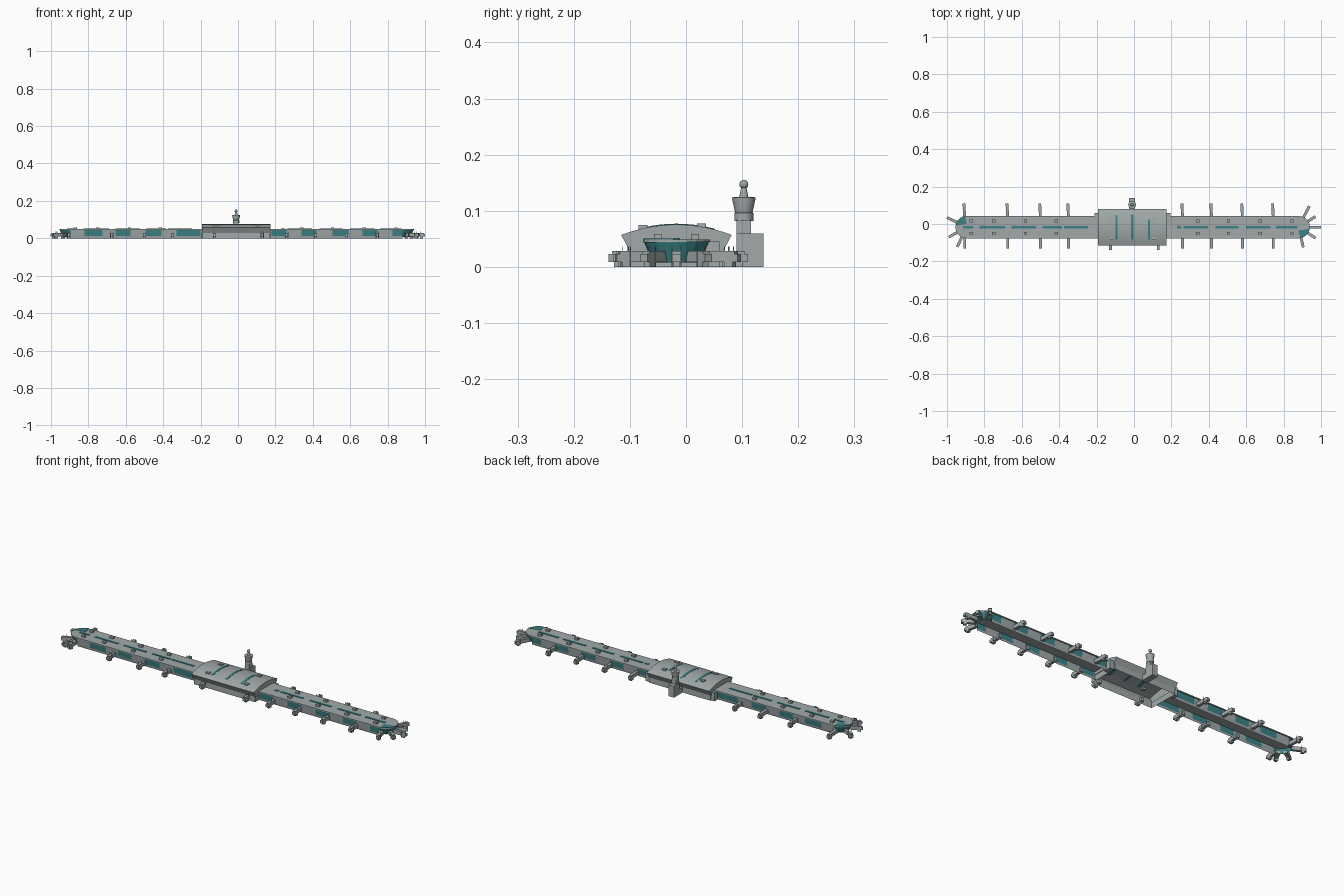
import bpy, bmesh, math
from mathutils import Matrix, Vector

if "Cube" in bpy.data.objects:
    bpy.data.objects.remove(bpy.data.objects["Cube"])

def mat(name, c):
    m = bpy.data.materials.new(name)
    m.diffuse_color = (*c, 1)
    m.use_nodes = True
    m.node_tree.nodes["Principled BSDF"].inputs["Base Color"].default_value = m.diffuse_color
    return m

GREY = mat("light_grey", (0.36, 0.40, 0.40))
TEAL = mat("teal_glass", (0.043, 0.23, 0.245))
CY = -0.017                 # centre line of the long building
XL, XR = -0.895, 0.88       # centres of the rounded ends
HL, HR = -0.193, 0.174      # ends of the central hall

def finish(name, bm, mats, smooth=False):
    bmesh.ops.recalc_face_normals(bm, faces=bm.faces[:])
    me = bpy.data.meshes.new(name)
    bm.to_mesh(me)
    bm.free()
    for m in mats:
        me.materials.append(m)
    ob = bpy.data.objects.new(name, me)
    bpy.context.collection.objects.link(ob)
    if smooth:
        bpy.context.view_layer.objects.active = ob
        ob.select_set(True)
        bpy.ops.object.shade_smooth_by_angle(angle=math.radians(35))
        ob.select_set(False)
    return ob

def add_box(bm, x0, x1, y0, y1, z0, z1, M=Matrix()):
    r = bmesh.ops.create_cube(bm, size=1)
    for v in r['verts']:
        v.co = M @ Vector(((x0 + x1) / 2 + v.co.x * (x1 - x0),
                           (y0 + y1) / 2 + v.co.y * (y1 - y0),
                           (z0 + z1) / 2 + v.co.z * (z1 - z0)))

def loft(bm, rings, caps=True, closed=True):
    """Join rings of points; optionally cap both ends."""
    vs = [[bm.verts.new(p) for p in r] for r in rings]
    n = len(vs[0])
    if caps:
        bm.faces.new(vs[0][::-1])
        bm.faces.new(vs[-1])
    for a, b in zip(vs, vs[1:]):
        for i in range(n if closed else n - 1):
            bm.faces.new((a[i], a[(i + 1) % n], b[(i + 1) % n], b[i]))

def fan(cx, r, z, a0, a1, n=10):
    pts = []
    for i in range(n + 1):
        a = math.radians(a0 + (a1 - a0) * i / n)
        pts.append((cx + r * math.cos(a), CY + r * math.sin(a), z))
    return pts

# Concourse walls: open shells with alternating glass bays
bays = [(-.82, -.725), (-.655, -.575), (-.495, -.41), (-.33, -.2), (.18, .26),
        (.34, .42), (.505, .59), (.665, .745), (.825, XR)]
cuts = sorted({XL, XR, HL, HR, *[x for b in bays for x in b]})
bm = bmesh.new()
for side in (-1, 1):
    for xs in ([x for x in cuts if x <= HL], [x for x in cuts if x >= HR]):
        loft(bm, [[(x, CY + side * y, z) for y, z in ((.050, 0), (.052, .012), (.056, .045))]
                  for x in xs], caps=False, closed=False)
for f in bm.faces:
    c = f.calc_center_median()
    if c.z > .02 and any(a < c.x < b for a, b in bays):
        f.material_index = 1
finish("concourse_walls", bm, [GREY, TEAL])

# Rounded glass ends, open below
for name, cx, a0 in (("left_glass_end", XL, 90), ("right_glass_end", XR, -90)):
    bm = bmesh.new()
    loft(bm, [fan(cx, r, z, a0, a0 + 180) for r, z in ((.043, .008), (.058, .045))],
         caps=False, closed=False)
    finish(name, bm, [TEAL])

# Flat roof wings with rounded ends
for name, cx, a0, xe in (("left_roof", XL, 90, HL), ("right_roof", XR, -90, HR)):
    s = 1 if a0 > 0 else -1
    bm = bmesh.new()
    loft(bm, [fan(cx, .06, z, a0, a0 + 180) + [(xe, CY - s * .06, z), (xe, CY + s * .06, z)]
              for z in (.044, .049)])
    finish(name, bm, [GREY])

# Glass corner of the roof at each end
bm = bmesh.new()
for cx, a0, s in ((XL, 90, 1), (XR, -90, -1)):
    loft(bm, [fan(cx, .059, z, a0 + 8, a0 + 82) + [(cx, CY + .018 * s, z)]
              for z in (.0432, .0505)])
finish("roof_end_glass", bm, [TEAL])

# Skylight dashes along the ridge
bm = bmesh.new()
for a, b in ((-.915, -.86), (-.825, -.69), (-.655, -.525), (-.49, -.385), (-.375, -.245),
             (.23, .25), (.265, .395), (.435, .56), (.6, .73), (.76, .875)):
    add_box(bm, a, b, CY - .006, CY + .006, .0432, .0515)
finish("ridge_skylights", bm, [TEAL])

# Roof plant boxes
bm = bmesh.new()
for x in (-.87, -.75, -.58, -.415, .34, .505, .675, .845):
    for y in (-.033, .033):
        add_box(bm, x - .009, x + .009, CY + y - .007, CY + y + .007, .048, .0585)
finish("roof_plant_boxes", bm, [GREY])

# Central hall: walls and arched overhanging roof, open below
def arc(y, h=.0985):
    return .057 + .0185 * (1 - (y / h) ** 2)

N = 16
ys = [-.0985 + .197 * i / N for i in range(N + 1)]
bm = bmesh.new()
loft(bm, [[(HL + .004, CY - .083, z), (HR - .004, CY - .083, z),
           (HR - .004, CY + .083, z), (HL + .004, CY + .083, z)] for z in (0, .03)], caps=False)
finish("hall_walls", bm, [GREY])
bm = bmesh.new()
sec = [(-.083, .028)] + [(y, arc(y)) for y in ys] + [(.083, .028)]
loft(bm, [[(x, CY + y, z) for y, z in sec] for x in (HL, HR)], closed=False)
finish("hall_roof", bm, [GREY], True)

# Curved glass strips across the hall roof
bm = bmesh.new()
for x, y0, y1 in ((-.093, -.065, .065), (-.01, -.065, .068), (.08, -.065, .04)):
    yy = [y0 + (y1 - y0) * i / 10 for i in range(11)]
    sec = [(y, arc(y) + .0015) for y in yy] + [(y, arc(y) - .002) for y in yy[::-1]]
    loft(bm, [[(x + d, CY + y, z) for y, z in sec] for d in (-.006, .006)])
finish("hall_skylights", bm, [TEAL])

# Hall roof boxes and low annexes at the corners
bm = bmesh.new()
for x in (-.12, .105):
    for y in (-.06, .045):
        add_box(bm, x - .01, x + .01, CY + y - .008, CY + y + .008, .06, arc(y) + .006)
add_box(bm, -.21, -.19, .03, .06, 0, .045)
add_box(bm, .17, .195, .02, .06, 0, .045)
finish("hall_annexes", bm, [GREY])

# Boarding bridges: tunnel, leg and thin posts, from start to tip
bridges = []
for x in (-.905, -.675, -.5, -.35, .26, .415, .58, .745):
    bridges += [((x, CY + .045), (x - .004, .11)), ((x, CY - .045), (x, -.13))]
tips = ((XL, [(-1, .035), (-.99, -.07), (-.945, -.122)]),
        (XR, [(1, -.017), (.97, .04), (.97, -.075), (.937, .095), (.905, -.125)]))
for cx, ends in tips:
    for t in ends:
        d = (Vector(t) - Vector((cx, CY))).normalized() * .045
        bridges.append(((cx + d.x, CY + d.y), t))
for x in (-.125, .13):
    bridges.append(((x, CY - .07), (x, -.138)))
bm = bmesh.new()
for a, b in bridges:
    v = Vector(b) - Vector(a)
    L = v.length
    M = Matrix.Translation((*a, 0)) @ Matrix.Rotation(math.atan2(v.y, v.x), 4, 'Z')
    add_box(bm, 0, L - .006, -.0075, .0075, .009, .028, M)
    add_box(bm, L - .006, L, -.0075, .0075, .009, .023, M)
    add_box(bm, L - .026, L - .01, -.0065, .0065, 0, .01, M)
    for s in (-.008, .008):
        add_box(bm, L - .026, L - .0245, s - .0007, s + .0007, 0, .036, M)
finish("boarding_bridges", bm, [GREY])

# Control tower
TX, TY = -.01, .103
bm = bmesh.new()
add_box(bm, TX - .016, TX + .016, .09, .138, 0, .06)
add_box(bm, TX - .013, TX + .013, .09, .116, 0, .084)
add_box(bm, TX - .016, TX + .016, .06, .092, 0, .028)
finish("tower_base", bm, [GREY])
bm = bmesh.new()
prof = [(.017, .082), (.017, .096), (.0155, .097), (.021, .122), (.021, .124),
        (.008, .125), (.005, .14), (.004, .142)]
loft(bm, [[(TX + r * math.cos(i * math.pi / 8), TY + r * math.sin(i * math.pi / 8), z)
           for i in range(16)] for r, z in prof])
finish("tower_cab", bm, [GREY], True)
bm = bmesh.new()
bmesh.ops.create_uvsphere(bm, u_segments=16, v_segments=10, radius=.008,
                          matrix=Matrix.Translation((TX, TY, .147)))
finish("radar_dome", bm, [GREY], True)
